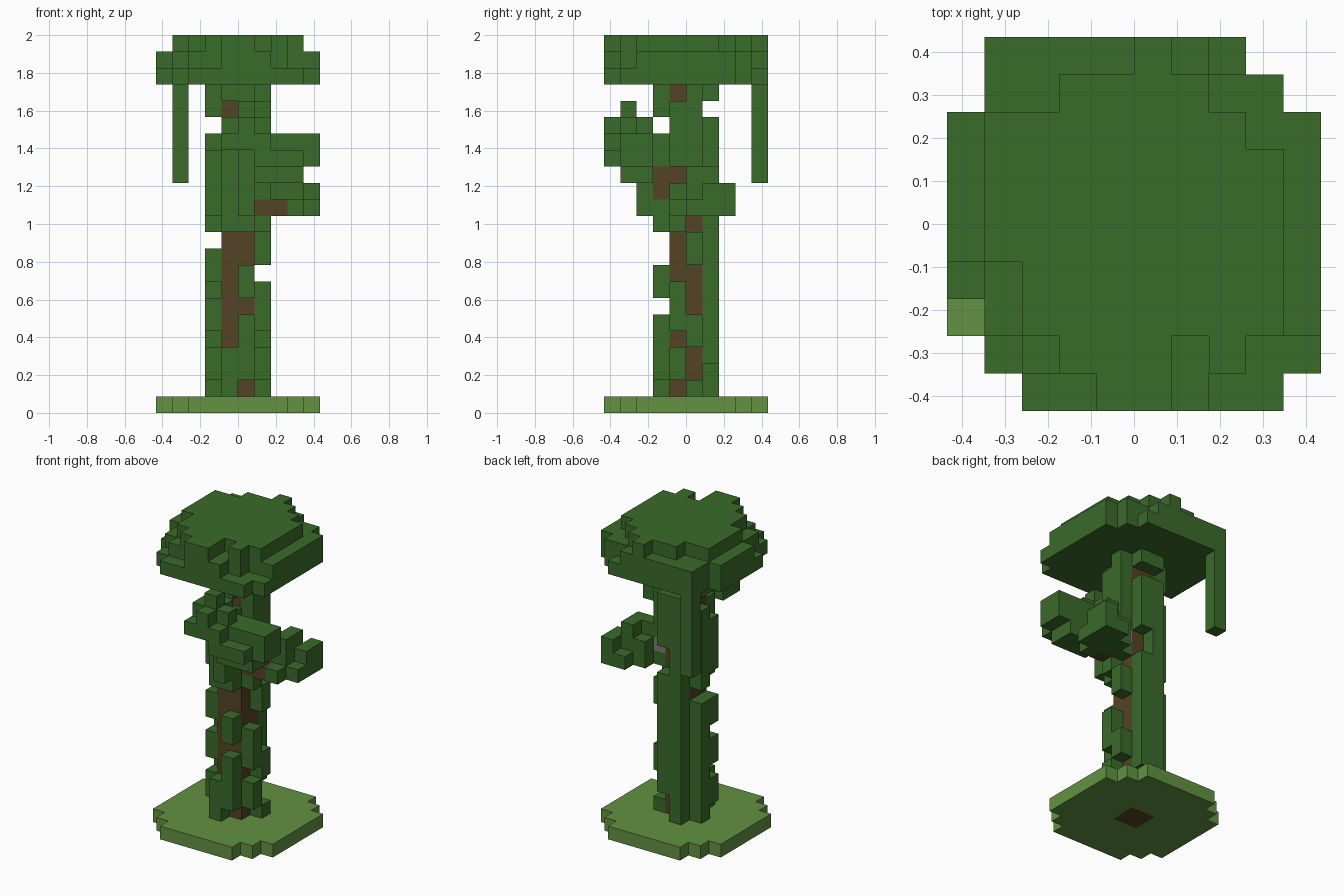
import bpy, bmesh
from mathutils import Vector

cube = bpy.data.objects.get("Cube")
if cube:
    bpy.data.objects.remove(cube, do_unlink=True)

SIZE = 2 / 23          # edge of one block
HALF = 5               # blocks from the centre to the rim


def material(name, rgb):
    m = bpy.data.materials.new(name)
    m.use_nodes = True
    m.diffuse_color = (*rgb, 1)
    m.node_tree.nodes["Principled BSDF"].inputs["Base Color"].default_value = (*rgb, 1)
    return m


leaf = material("leaf green", (0.042, 0.147, 0.023))
grass = material("grass green", (0.125, 0.287, 0.054))
bark = material("bark brown", (0.091, 0.056, 0.018))
stone = material("stone grey", (0.2, 0.2, 0.2))


def layer(z, art, x0=0, y0=0):
    """Blocks of one level, drawn as rows from the back to the front."""
    rows = art.split()[::-1]
    return {(x0 + i, y0 + j, z) for j, row in enumerate(rows)
            for i, c in enumerate(row) if c == "#"}


def column(x, y, art, z0=1):
    """Blocks of one upright strand, drawn from the bottom up."""
    return {(x, y, z0 + k) for k, c in enumerate(art) if c == "#"}


# Round grass base
base = layer(0, """
..######..
.########.
##########
##########
##########
##########
##########
##########
.########.
..######..""")

# Trunk and branch wood
trunk = {(x, y, z) for x in (4, 5) for y in (4, 5) for z in range(20)}
base -= trunk
branches = {(5, 3, 13), (5, 3, 14), (6, 4, 12), (7, 4, 12), (8, 1, 15)}

# Vines clinging to the four sides of the trunk
vines = {
    "front_vines": column(4, 3, "###.......######..#")
    | column(5, 3, ".####.##..##..##.##"),
    "left_vines": column(6, 4, ".##.###...#.#.####.")
    | column(6, 5, "#..##...##.#.######"),
    "back_vines": column(4, 6, "#################.#")
    | column(5, 6, "..#########..####.#"),
    "right_vines": column(3, 4, ".##.##.##..####..##")
    | column(3, 5, "#########.######.##"),
}
hanging_vine = column(1, 9, "######", 14)

# Three levels of the crown
canopy = layer(20, """
.#######..
.########.
##########
##########
##########
##########
##########
.#########
.#########
..#######.""") | layer(21, """
.######...
.########.
##########
##########
##########
##########
.#########
.#########
..######..
....###...""") | layer(22, """
.....#....
...####...
.#######..
.########.
.########.
.########.
..#######.
..#######.
...###.#..
....##....""")

# Leaves on the front branch
front_leaves = (
    {(5, 2, 12), (5, 2, 13)}
    | layer(14, "####. .###.", 5, 1)
    | layer(15, "##### .#### .###.", 5, 0)
    | layer(16, ".##### ###### ###...", 4, 0)
    | layer(17, "##. ### .#.", 4, 0)
    | {(5, 1, 18)})

# Leaves on the side branch
side_leaves = (layer(12, ".## ### ### .#.", 7, 4)
               | layer(13, "..# ### ##.", 7, 5)
               | layer(14, ".# ##", 7, 5))

parts = {"grass_base": (base, grass), "trunk": (trunk, bark),
         "branches": (branches, bark), "stone_block": ({(6, 5, 13)}, stone),
         "hanging_vine": (hanging_vine, leaf), "canopy": (canopy, leaf),
         "front_branch_leaves": (front_leaves - branches, leaf),
         "side_branch_leaves": (side_leaves - branches, leaf)}
parts.update({name: (cells, leaf) for name, cells in vines.items()})
filled = set().union(*(cells for cells, _ in parts.values()))


def build(name, cells, mat):
    """Mesh the open sides of a set of blocks."""
    bm = bmesh.new()
    corners = {}

    def corner(p):
        key = tuple(round(c) for c in p)
        if key not in corners:
            corners[key] = bm.verts.new(((key[0] - HALF) * SIZE,
                                         (key[1] - HALF) * SIZE, key[2] * SIZE))
        return corners[key]

    for cell in sorted(cells):
        for axis in range(3):
            for side in (0, 1):
                step = Vector((0, 0, 0))
                step[axis] = 2 * side - 1
                if tuple(int(c) for c in Vector(cell) + step) in filled:
                    continue
                u, v = Vector((0, 0, 0)), Vector((0, 0, 0))
                u[(axis + 1) % 3] = v[(axis + 2) % 3] = 1
                o = Vector(cell)
                o[axis] += side
                quad = [o, o + u, o + u + v, o + v]
                bm.faces.new([corner(p) for p in (quad if side else quad[::-1])])
    mesh = bpy.data.meshes.new(name)
    bm.to_mesh(mesh)
    bm.free()
    mesh.materials.append(mat)
    bpy.context.collection.objects.link(bpy.data.objects.new(name, mesh))


for name, (cells, mat) in parts.items():
    build(name, cells, mat)
